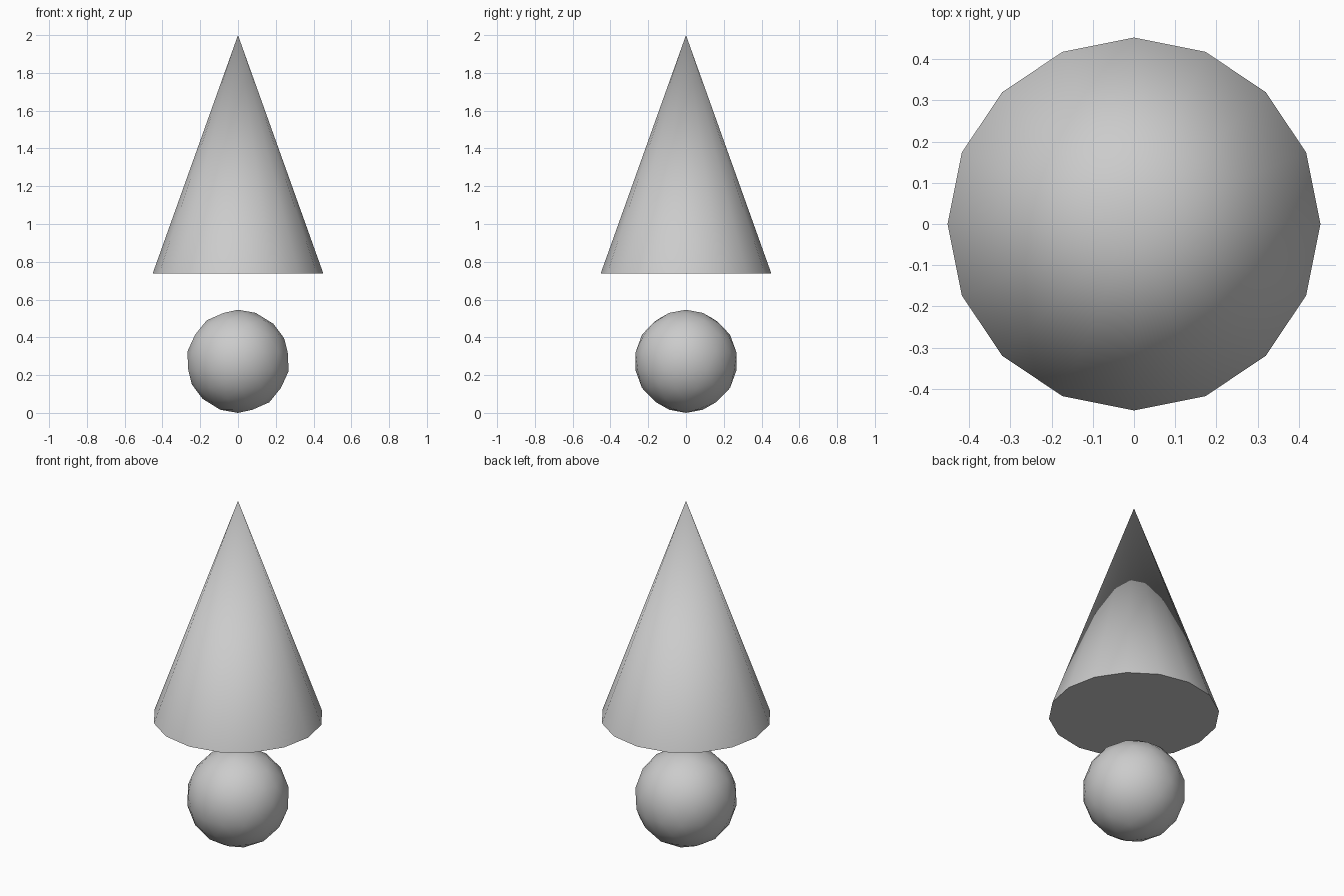
import bpy, bmesh, math

if "Cube" in bpy.data.objects:
    bpy.data.objects.remove(bpy.data.objects["Cube"])

BALL_R = 0.273
CONE_R, CONE_BASE, CONE_TOP = 0.452, 0.737, 2.0


def finish(bm, name, z):
    mesh = bpy.data.meshes.new(name)
    bmesh.ops.recalc_face_normals(bm, faces=bm.faces)
    bm.to_mesh(mesh)
    bm.free()
    obj = bpy.data.objects.new(name, mesh)
    obj.location.z = z
    bpy.context.collection.objects.link(obj)
    bpy.ops.object.select_all(action='DESELECT')
    obj.select_set(True)
    bpy.context.view_layer.objects.active = obj
    bpy.ops.object.shade_smooth_by_angle(angle=math.radians(35))
    return obj


# Ball: icosahedron with every edge cut in thirds, pushed out to a sphere
bm = bmesh.new()
bmesh.ops.create_icosphere(bm, subdivisions=1, radius=BALL_R)
bmesh.ops.subdivide_edges(bm, edges=bm.edges[:], cuts=2, use_grid_fill=True)
for v in bm.verts:
    v.co = v.co.normalized() * BALL_R
finish(bm, "ball", BALL_R)

# Cone: 16 sides, closed base, floating above the ball
bm = bmesh.new()
bmesh.ops.create_cone(bm, cap_ends=True, segments=16, radius1=CONE_R,
                      radius2=0, depth=CONE_TOP - CONE_BASE)
bmesh.ops.remove_doubles(bm, verts=bm.verts[:], dist=1e-5)
finish(bm, "cone", (CONE_TOP + CONE_BASE) / 2)
